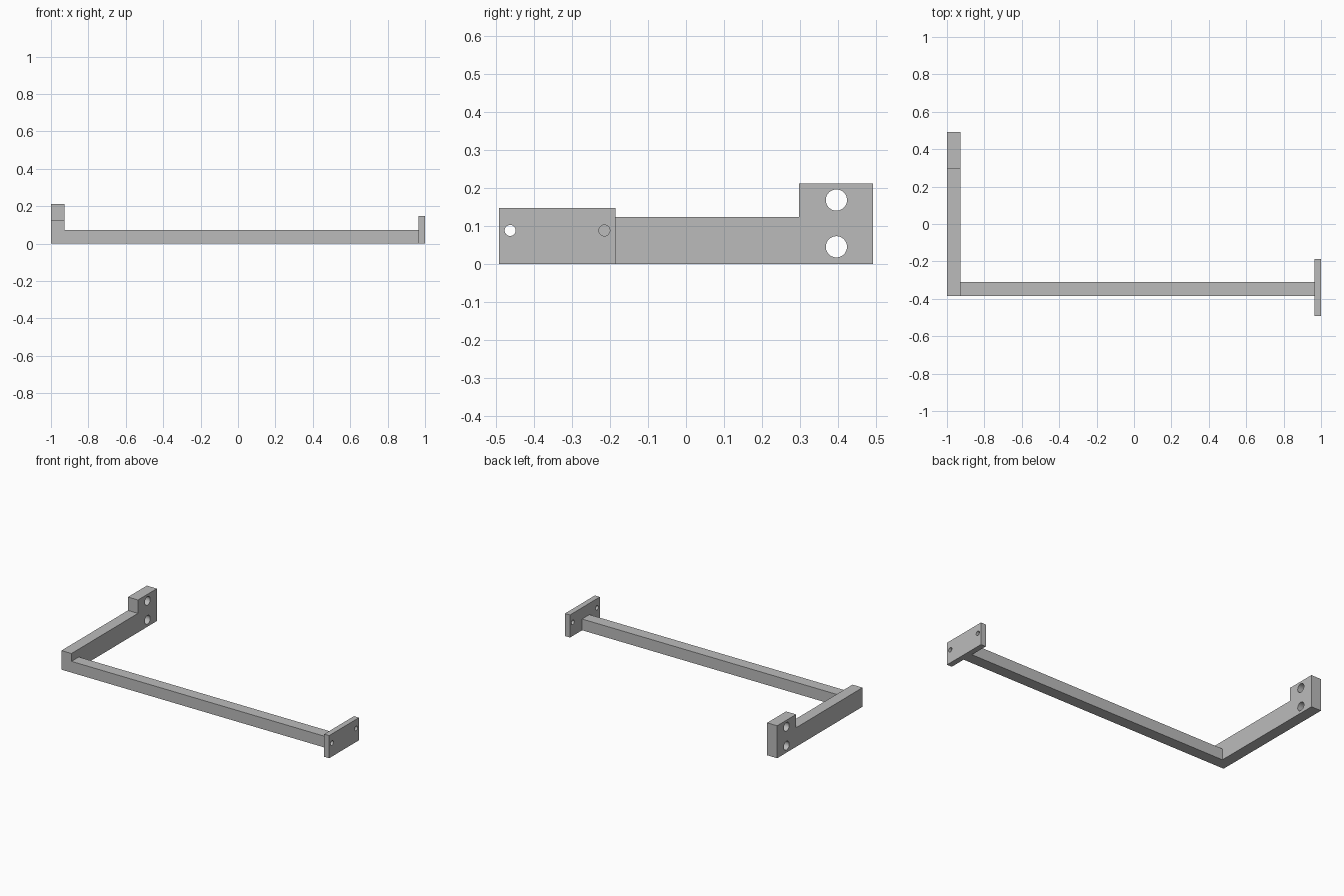
import bpy, bmesh, math

if "Cube" in bpy.data.objects:
    bpy.data.objects.remove(bpy.data.objects["Cube"])

steel = bpy.data.materials.new("grey steel")
steel.diffuse_color = (0.5, 0.5, 0.5, 1)
steel.use_nodes = True
steel.node_tree.nodes["Principled BSDF"].inputs["Base Color"].default_value = steel.diffuse_color


def extrude_x(name, profile, x0, x1):
    """Solid made by sweeping a (y, z) profile along x."""
    bm = bmesh.new()
    face = bm.faces.new([bm.verts.new((x0, y, z)) for y, z in profile])
    side = bmesh.ops.extrude_face_region(bm, geom=[face])["geom"]
    verts = [v for v in side if isinstance(v, bmesh.types.BMVert)]
    bmesh.ops.translate(bm, verts=verts, vec=(x1 - x0, 0, 0))
    bmesh.ops.recalc_face_normals(bm, faces=bm.faces)
    mesh = bpy.data.meshes.new(name)
    bm.to_mesh(mesh)
    bm.free()
    mesh.materials.append(steel)
    obj = bpy.data.objects.new(name, mesh)
    bpy.context.collection.objects.link(obj)
    return obj


def box(y0, y1, z1):
    return [(y0, 0), (y1, 0), (y1, z1), (y0, z1)]


def circle(y, z, r, n=32):
    return [(y + r * math.cos(2 * math.pi * i / n),
             z + r * math.sin(2 * math.pi * i / n)) for i in range(n)]


def combine(target, other, operation):
    mod = target.modifiers.new(operation.lower(), 'BOOLEAN')
    mod.operation, mod.solver, mod.object = operation, 'EXACT', other
    bpy.context.view_layer.objects.active = target
    bpy.ops.object.modifier_apply(modifier=mod.name)
    bpy.data.objects.remove(other)


# Side arm with raised mounting tab, long rail and end plate in one piece
bracket = extrude_x("bracket", [(-0.385, 0), (0.492, 0), (0.492, 0.211), (0.298, 0.211),
                                (0.298, 0.124), (-0.385, 0.124)], -1, -0.928)
combine(bracket, extrude_x("rail", box(-0.385, -0.31, 0.073), -0.95, 0.98), 'UNION')
combine(bracket, extrude_x("end_plate", box(-0.492, -0.186, 0.147), 0.964, 1), 'UNION')

# Screw holes: two large in the tab, two small in the end plate
for y, z, r, x0, x1 in [(0.396, 0.168, 0.028, -1.1, -0.85), (0.396, 0.045, 0.028, -1.1, -0.85),
                        (-0.463, 0.088, 0.0145, 0.9, 1.1), (-0.215, 0.088, 0.0145, 0.9, 1.1)]:
    combine(bracket, extrude_x("hole", circle(y, z, r), x0, x1), 'DIFFERENCE')

# Smooth hole walls, crisp edges elsewhere
bracket.select_set(True)
bpy.context.view_layer.objects.active = bracket
bpy.ops.object.shade_smooth_by_angle(angle=math.radians(30))
